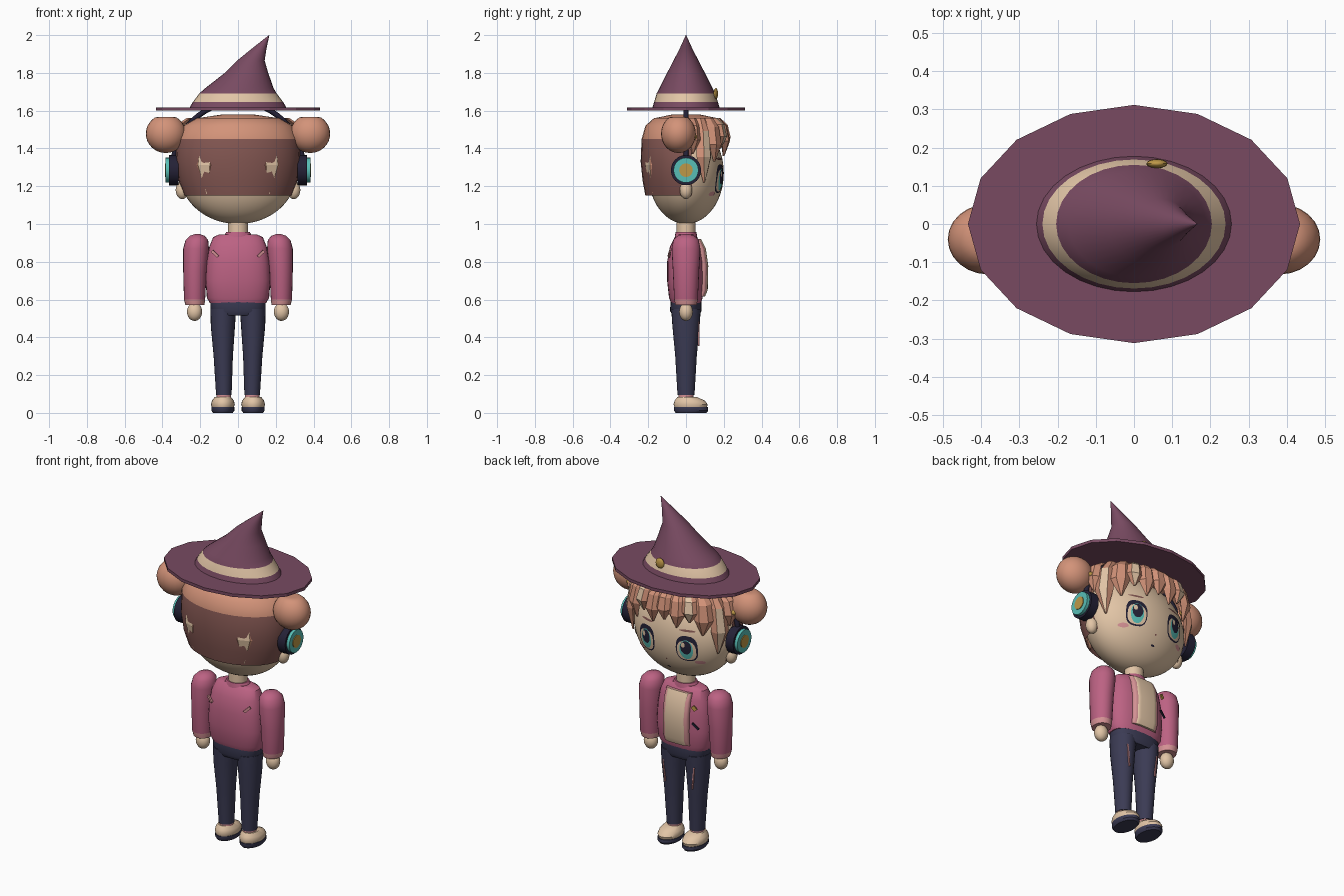
import bpy, bmesh
from math import sin, cos, pi, sqrt, radians
from mathutils import Matrix, Vector

cube = bpy.data.objects.get("Cube")
if cube:
    bpy.data.objects.remove(cube, do_unlink=True)


def linear(c):
    c /= 255
    return c / 12.92 if c < 0.04 else ((c + 0.055) / 1.055) ** 2.4


def material(name, r, g, b):
    m = bpy.data.materials.new(name)
    m.use_nodes = True
    color = (linear(r), linear(g), linear(b), 1)
    m.diffuse_color = color
    m.node_tree.nodes["Principled BSDF"].inputs["Base Color"].default_value = color
    return m


PLUM = material("plum felt", 120, 74, 97)
PINK = material("jacket pink", 188, 98, 131)
ROSE = material("pale rose", 212, 145, 148)
SKIN = material("cream skin", 226, 197, 166)
HAIR = material("copper hair", 211, 147, 121)
BROWN = material("dark hair", 132, 87, 82)
NAVY = material("navy cloth", 59, 59, 84)
DARK = material("dark ink", 36, 33, 54)
TEAL = material("teal", 88, 190, 182)
GOLD = material("gold", 190, 152, 72)


def finish(name, bm, mats, rule=None, smooth=True, keep=None):
    """Turn a bmesh into an object; rule picks each face's material slot."""
    bmesh.ops.recalc_face_normals(bm, faces=bm.faces[:])
    if keep:
        gone = [f for f in bm.faces if not keep(f.calc_center_median())]
        bmesh.ops.delete(bm, geom=gone, context="FACES")
    if rule:
        for f in bm.faces:
            f.material_index = int(rule(f.calc_center_median()))
    mesh = bpy.data.meshes.new(name)
    bm.to_mesh(mesh)
    bm.free()
    for m in mats:
        mesh.materials.append(m)
    if smooth:
        mesh.shade_smooth()
        mesh.set_sharp_from_angle(angle=radians(38))
    ob = bpy.data.objects.new(name, mesh)
    bpy.context.scene.collection.objects.link(ob)
    return ob


def skin_rings(bm, loops):
    rows = [[bm.verts.new(p) for p in loop] for loop in loops]
    n = len(rows[0])
    for a, b in zip(rows, rows[1:]):
        for i in range(n):
            j = (i + 1) % n
            bm.faces.new((a[i], a[j], b[j], b[i]))
    bm.faces.new(rows[0])
    bm.faces.new(rows[-1])


def loft(name, rings, mats, segs=24, power=1.0, **kw):
    """Stack oval rings given as (z, centre x, half width, front y, back y)."""
    def bend(c):
        return abs(c) ** power * (1 if c >= 0 else -1)
    loops = []
    for z, cx, rx, y0, y1 in rings:
        turn = [2 * pi * i / segs for i in range(segs)]
        loops.append([(cx + rx * bend(cos(a)), (y0 + y1) / 2 + (y1 - y0) / 2 * bend(sin(a)), z) for a in turn])
    bm = bmesh.new()
    skin_rings(bm, loops)
    return finish(name, bm, mats, **kw)


def ball(name, center, radii, mat, top=1.0, segs=24):
    bm = bmesh.new()
    bmesh.ops.create_uvsphere(bm, u_segments=segs, v_segments=segs * 2 // 3, radius=1)
    for v in bm.verts:
        v.co.z = min(v.co.z, top)
        v.co = Vector(center) + v.co * Vector(radii)
    return finish(name, bm, [mat])


def disc(name, center, radius, depth, mat):
    """Cylinder lying along x."""
    bm = bmesh.new()
    turn = Matrix.Translation(center) @ Matrix.Rotation(pi / 2, 4, "Y")
    bmesh.ops.create_cone(bm, cap_ends=True, segments=24, radius1=radius, radius2=radius, depth=depth, matrix=turn)
    return finish(name, bm, [mat])


def plate(name, center, size, mat, tilt=0.0, lean=0.0):
    bm = bmesh.new()
    m = Matrix.Translation(center) @ Matrix.Rotation(lean, 4, "Z") @ Matrix.Rotation(tilt, 4, "Y")
    bmesh.ops.create_cube(bm, size=1, matrix=m @ Matrix.Diagonal((*size, 1)))
    return finish(name, bm, [mat], smooth=False)


# Head
HX, HY, HZ, MID = 0.31, 0.2, 0.27, 1.27
ball("head", (0, 0, MID), (HX, HY, HZ), SKIN, segs=48)


def decal(name, x, z, rx, rz, lift, mat, power=1.0):
    """Thin painted patch that follows the face."""
    bm = bmesh.new()
    rows = []
    for k in (1, 0.66, 0.33, 0.02):
        row = []
        for i in range(20):
            c, s = cos(i * pi / 10), sin(i * pi / 10)
            px = x + k * rx * abs(c) ** power * (1 if c > 0 else -1)
            pz = z + k * rz * abs(s) ** power * (1 if s > 0 else -1)
            y = HY * sqrt(max(0, 1 - (px / HX) ** 2 - ((pz - MID) / HZ) ** 2))
            row.append((px, y + lift, pz))
        rows.append(row)
    skin_rings(bm, rows)
    bm.faces.ensure_lookup_table()
    bm.faces.remove(bm.faces[-2])
    finish(name, bm, [mat])


for s, side in ((1, "left"), (-1, "right")):
    ex = 0.13 * s
    decal(side + "_eye_outline", ex, 1.24, 0.06, 0.076, 0.003, DARK, 0.75)
    decal(side + "_eye_white", ex, 1.23, 0.052, 0.058, 0.005, SKIN, 0.75)
    decal(side + "_iris", ex, 1.236, 0.037, 0.058, 0.007, TEAL)
    decal(side + "_pupil", ex, 1.25, 0.03, 0.04, 0.009, DARK)
    decal(side + "_glint", ex + 0.014, 1.265, 0.011, 0.015, 0.011, SKIN)
    decal(side + "_brow", ex, 1.345, 0.045, 0.006, 0.003, BROWN)
    decal(side + "_blush", 0.19 * s, 1.16, 0.026, 0.012, 0.003, ROSE)
    ball(side + "_ear", (0.295 * s, 0, 1.18), (0.035, 0.033, 0.048), SKIN)
decal("mouth", 0, 1.095, 0.012, 0.005, 0.003, DARK)
decal("nose", 0, 1.15, 0.005, 0.005, 0.003, BROWN)

# Hair cap: full round above, open over the face below
loft("hair_cap", [
    (1.15, 0, 0.285, -0.215, 0.2), (1.23, 0, 0.315, -0.23, 0.205),
    (1.33, 0, 0.33, -0.24, 0.21), (1.45, 0, 0.325, -0.235, 0.21),
    (1.52, 0, 0.29, -0.215, 0.2), (1.56, 0, 0.22, -0.17, 0.17),
    (1.58, 0, 0.08, -0.07, 0.07)], [HAIR, BROWN], segs=32,
    rule=lambda c: c.z < 1.45, keep=lambda c: c.z > 1.43 or (c.y < 0.05 and c.z > 1.16))


def lock(name, angle, tip, width, streak, top=1.56):
    """Faceted strand hanging on the head oval; angle 0 is the face side."""
    a = radians(angle)
    out = Vector((0.33 * sin(a), 0.215 * cos(a), 0))
    along = Vector((0.33 * cos(a), -0.215 * sin(a), 0)).normalized()
    normal = Vector((along.y, -along.x, 0))
    normal *= 1 if normal.dot(out) > 0 else -1
    loops = []
    for t, grow, w in ((0, 0.8, 0.6), (0.2, 0.96, 0.85), (0.6, 1.03, 1), (1, 0.96, 0.1)):
        mid = out * grow + Vector((0, 0, top + (tip - top) * t))
        d = 0.03 * min(1, w + 0.1)
        section = ((-1, -d / 2), (-0.45, d / 2), (0.45, d / 2), (1, -d / 2), (0, -d))
        loops.append([mid + along * (u * w * width) + normal * v for u, v in section])
    bm = bmesh.new()
    skin_rings(bm, loops)
    ob = finish(name, bm, [HAIR, SKIN], smooth=False)
    if streak:
        for p in ob.data.polygons:
            mid = p.center - out
            if abs(mid.dot(along)) < width * 0.2 and mid.dot(normal) > -0.05 and p.normal.dot(normal) > 0.5:
                p.material_index = 1


fringe = ((0, 1.39, 0.05, 0), (14, 1.36, 0.05, 0), (28, 1.4, 0.052, 1),
          (43, 1.33, 0.055, 0), (62, 1.22, 0.05, 1), (80, 1.37, 0.045, 0))
for i, (angle, tip, width, streak) in enumerate(fringe):
    for s in ((1, -1) if angle else (1,)):
        lock(f"fringe_lock_{i}_{'left' if s > 0 else 'right'}", s * angle, tip, width, streak)

for s, side in ((1, "left"), (-1, "right")):
    lock(side + "_rear_lock", s * 149, 1.16, 0.075, True, top=1.54)
    # Hair buns with clips
    ball(side + "_bun", (0.382 * s, -0.04, 1.478), (0.106, 0.092, 0.102), HAIR, top=0.88)
    ball(side + "_bun_clip", (0.325 * s, 0.04, 1.46), (0.035, 0.02, 0.018), GOLD)
    # Headphone cups
    disc(side + "_cup_pad", (0.34 * s, 0, 1.285), 0.08, 0.05, DARK)
    disc(side + "_cup_ring", (0.368 * s, 0, 1.285), 0.066, 0.03, TEAL)
    disc(side + "_cup_center", (0.382 * s, 0, 1.285), 0.036, 0.01, GOLD)

# Headphone band
curve = bpy.data.curves.new("headphone_band", "CURVE")
curve.dimensions = "3D"
curve.bevel_depth = 0.014
curve.bevel_resolution = 2
spline = curve.splines.new("POLY")
spline.points.add(24)
for i, p in enumerate(spline.points):
    a = pi * i / 24
    p.co = (0.345 * cos(a), 0, 1.3 + 0.345 * sin(a), 1)
curve.materials.append(DARK)
bpy.context.scene.collection.objects.link(bpy.data.objects.new("headphone_band", curve))

# Pointed hat
loft("hat_brim", [(z, 0, 0.435, -0.312, 0.312) for z in (1.6, 1.618)], [PLUM], segs=16, smooth=False)
crown = ((1.61, 0, 0.26, 0.18), (1.645, 0, 0.24, 0.169), (1.692, 0, 0.204, 0.155),
         (1.72, 0.008, 0.18, 0.14), (1.8, 0.045, 0.115, 0.1), (1.865, 0.068, 0.073, 0.066),
         (1.93, 0.113, 0.038, 0.033), (2, 0.165, 0.001, 0.001))
loft("hat_crown", [(z, x, rx, -ry, ry) for z, x, rx, ry in crown], [PLUM, SKIN], segs=32,
     rule=lambda c: 1.645 < c.z < 1.692)
ball("hat_brooch", (0.06, 0.158, 1.69), (0.028, 0.012, 0.03), GOLD, segs=12)

# Neck, jacket and shirt
loft("neck", [(z, 0, 0.053, -0.05, 0.05) for z in (0.92, 1.03)], [SKIN])
loft("collar", [(0.93, 0, 0.08, -0.06, 0.06), (0.958, 0, 0.062, -0.055, 0.055)], [PINK])
loft("jacket", [
    (0.583, 0, 0.15, -0.08, 0.08), (0.61, 0, 0.165, -0.09, 0.088),
    (0.7, 0, 0.172, -0.1, 0.094), (0.8, 0, 0.166, -0.1, 0.092),
    (0.88, 0, 0.152, -0.085, 0.08), (0.93, 0, 0.132, -0.06, 0.06),
    (0.945, 0, 0.1, -0.045, 0.045)], [PINK], segs=32, power=0.8)
panel = ((0.615, 0.1), (0.65, 0.115), (0.78, 0.118), (0.87, 0.105), (0.92, 0.08))
loft("lapels", [(z, 0, 0.083, 0.02, y - 0.005) for z, y in panel], [ROSE], power=0.35)
loft("shirt", [(z, 0, 0.069, 0.02, y) for z, y in panel], [SKIN], power=0.35)
plate("jacket_badge", (-0.118, 0.092, 0.85), (0.022, 0.008, 0.028), GOLD, tilt=0.7, lean=0.3)
plate("jacket_pocket", (-0.125, 0.09, 0.745), (0.05, 0.008, 0.01), DARK, tilt=-0.7, lean=0.25)

# Arms, legs and shoes
arm = ((0.57, 0.228, 0.05), (0.6, 0.23, 0.056), (0.75, 0.228, 0.062), (0.87, 0.222, 0.068),
       (0.915, 0.218, 0.06), (0.937, 0.216, 0.04), (0.946, 0.215, 0.015))
leg = ((0.095, 0.075, 0.041, 0.045), (0.3, 0.078, 0.051, 0.057), (0.46, 0.08, 0.064, 0.072),
       (0.55, 0.078, 0.068, 0.078))
for s, side in ((1, "left"), (-1, "right")):
    loft(side + "_sleeve", [(z, s * x, r, -r * 1.12, r * 1.12) for z, x, r in arm], [PINK, ROSE],
         rule=lambda c: c.z < 0.6)
    ball(side + "_hand", (0.23 * s, 0, 0.535), (0.04, 0.036, 0.048), SKIN)
    plate(side + "_back_mark", (0.122 * s, -0.088, 0.842), (0.045, 0.009, 0.014), ROSE, tilt=-0.75 * s, lean=0.25 * s)
    loft(side + "_trouser_leg", [(z, s * x, r, -d, d) for z, x, r, d in leg], [NAVY])
    plate(side + "_leg_seam", (0.095 * s, 0.068, 0.42), (0.007, 0.008, 0.13), ROSE, tilt=0.1 * s)
    loft(side + "_sock", [(z, 0.075 * s, 0.038, -0.04, 0.04) for z in (0.07, 0.1)], [ROSE])
    shoe = ((0.028, 0.058, -0.06, 0.11), (0.045, 0.063, -0.066, 0.115), (0.065, 0.058, -0.06, 0.1),
            (0.085, 0.042, -0.045, 0.055))
    loft(side + "_shoe", [(z, 0.08 * s, r, b, f) for z, r, b, f in shoe], [SKIN])
    loft(side + "_sole", [(0, 0.08 * s, 0.052, -0.055, 0.108), (0.012, 0.08 * s, 0.061, -0.064, 0.118),
                          (0.03, 0.08 * s, 0.061, -0.064, 0.116)], [NAVY])
loft("trouser_waist", [(0.515, 0, 0.125, -0.07, 0.07), (0.54, 0, 0.144, -0.085, 0.083),
                       (0.6, 0, 0.146, -0.08, 0.08)], [NAVY], power=0.8)
